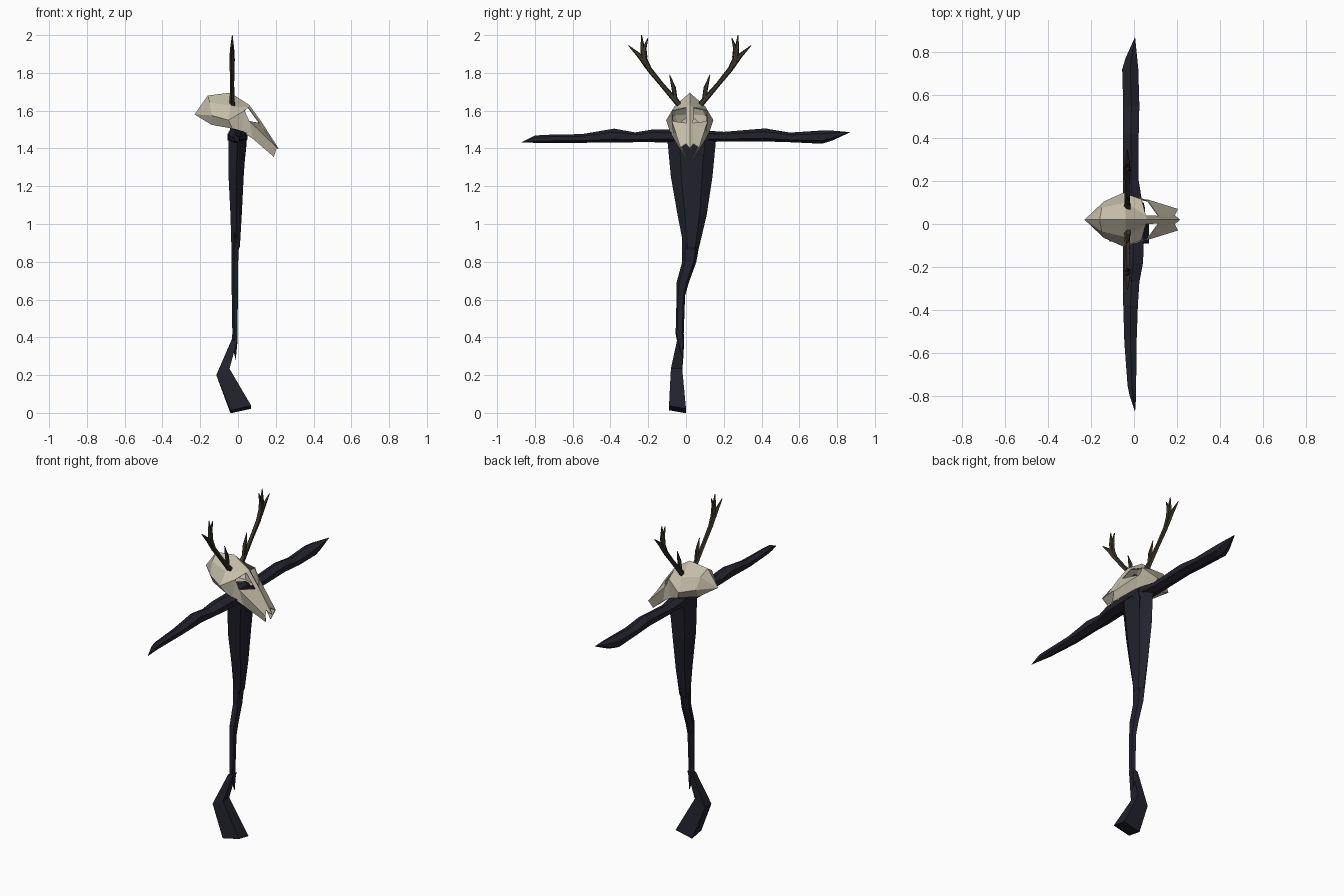
import bpy, bmesh
from math import sin, cos, pi
from mathutils import Vector

cube = bpy.data.objects.get("Cube")
if cube:
    bpy.data.objects.remove(cube, do_unlink=True)

MID = 0.02  # symmetry plane of the skull


def material(name, rgb):
    mat = bpy.data.materials.new(name)
    mat.use_nodes = True
    mat.diffuse_color = (*rgb, 1)
    mat.node_tree.nodes["Principled BSDF"].inputs["Base Color"].default_value = (*rgb, 1)
    return mat


bone = material("bone", (0.56, 0.51, 0.40))
cloth = material("dark cloth", (0.016, 0.016, 0.027))
horn = material("dark horn", (0.042, 0.035, 0.022))


def finish(name, bm, mat):
    bmesh.ops.remove_doubles(bm, verts=bm.verts, dist=0.0008)
    bmesh.ops.recalc_face_normals(bm, faces=bm.faces)
    mesh = bpy.data.meshes.new(name)
    bm.to_mesh(mesh)
    bm.free()
    mesh.materials.append(mat)
    obj = bpy.data.objects.new(name, mesh)
    bpy.context.scene.collection.objects.link(obj)
    return obj


def loft(name, sections, sides, mat):
    """Skin a row of polygons, each given as centre, half axis u, half axis v."""
    angles = [2 * pi * (i + 0.5) / sides for i in range(sides)]
    wide = max(abs(cos(a)) for a in angles)
    tall = max(abs(sin(a)) for a in angles)
    bm = bmesh.new()
    rings = [[bm.verts.new(Vector(c) + Vector(u) * cos(a) / wide + Vector(v) * sin(a) / tall)
              for a in angles] for c, u, v in sections]
    for low, high in zip(rings, rings[1:]):
        for i in range(sides):
            j = (i + 1) % sides
            bm.faces.new((low[i], low[j], high[j], high[i]))
    bm.faces.new(rings[0])
    bm.faces.new(rings[-1])
    return finish(name, bm, mat)


def upright(z, x0, x1, y0, y1):
    """Level section of the body from its limits in x and y."""
    return ((x0 + x1) / 2, (y0 + y1) / 2, z), ((x1 - x0) / 2, 0, 0), (0, (y1 - y0) / 2, 0)


def across(y, x0, x1, z0, z1):
    """Section of a sleeve from its limits in x and z."""
    return ((x0 + x1) / 2, y, (z0 + z1) / 2), ((x1 - x0) / 2, 0, 0), (0, 0, (z1 - z0) / 2)


# Robe: broad chest tapering to a point, then a crooked trailing tail
loft("torso", [upright(*s) for s in (
    (1.52, -.04, .03, -.04, .08), (1.46, -.05, .045, -.10, .16), (1.25, -.05, .03, -.08, .14),
    (1.05, -.04, .02, -.045, .11), (.88, -.035, .01, -.012, .07), (.81, -.02, -.02, .01, .01))],
    6, cloth)
loft("robe_tail", [upright(*s) for s in (
    (1.0, -.035, .01, -.02, .09), (.8, -.035, .005, -.02, .055), (.69, -.035, .005, -.05, .015),
    (.62, -.033, .003, -.05, -.005), (.42, -.03, 0, -.055, -.012), (.37, -.035, 0, -.045, -.01),
    (.28, -.012, -.012, -.015, -.015))], 5, cloth)
loft("robe_foot", [
    ((-.018, -.028, .39), (.017, 0, .005), (0, .017, 0)),
    ((-.08, -.05, .217), (.035, 0, .017), (0, .03, 0)),
    ((.015, -.045, .018), (.055, 0, .012), (0, .045, -.008))], 4, cloth)
loft("collar_flap", [upright(*s) for s in (
    (1.5, -.01, .05, -.03, .08), (1.42, -.01, .045, 0, .10), (1.25, .01, .027, .02, .08))],
    4, cloth)

# Sleeves: long ragged arms that end in points
loft("right_sleeve", [across(*s) for s in (
    (.03, -.05, .05, 1.43, 1.5), (-.18, -.05, .042, 1.433, 1.5), (-.27, -.05, .025, 1.433, 1.485),
    (-.38, -.05, .018, 1.431, 1.505), (-.55, -.045, .012, 1.43, 1.476),
    (-.75, -.03, .01, 1.43, 1.472), (-.8, -.02, .01, 1.43, 1.468),
    (-.875, .005, .005, 1.431, 1.431))], 6, cloth)
loft("left_sleeve", [across(*s) for s in (
    (.03, -.05, .05, 1.43, 1.5), (.2, -.05, .022, 1.437, 1.488), (.42, -.05, .022, 1.437, 1.506),
    (.55, -.05, .025, 1.433, 1.484), (.72, -.055, .02, 1.425, 1.495),
    (.77, -.04, .015, 1.44, 1.495), (.87, .005, .005, 1.486, 1.486))], 6, cloth)

# Skull: rows run keel, inner, outer, rim; the eye socket is a skipped face
stations = [
    [(-.23, 0, 1.58)] * 4,
    [(-.16, 0, 1.68), (-.15, .055, 1.645), (-.14, .085, 1.575), (-.14, .06, 1.525)],
    [(-.04, 0, 1.695), (-.04, .08, 1.625), (-.05, .125, 1.55), (-.03, .1, 1.505)],
    [(.06, 0, 1.63), (.055, .02, 1.617), (.035, .095, 1.6), (.02, .105, 1.49)],
    [(.125, 0, 1.54), (.115, .018, 1.535), (.06, .095, 1.545), (.08, .085, 1.45)],
    [(.215, 0, 1.4), (.19, .02, 1.425), (.205, .05, 1.405), (.19, .024, 1.355)],
]
bm = bmesh.new()
for side in (1, -1):
    grid = [[bm.verts.new((x, MID + side * y, z)) for x, y, z in row] for row in stations]
    for i in range(len(grid) - 1):
        for j in range(3):
            if (i, j) != (3, 1):
                bm.faces.new((grid[i][j], grid[i + 1][j], grid[i + 1][j + 1], grid[i][j + 1]))
    # closed underside of the brain case
    floor = [bm.verts.new((row[3].co.x, MID, row[3].co.z)) for row in grid[:4]]
    for i in range(3):
        bm.faces.new((grid[i][3], grid[i + 1][3], floor[i + 1], floor[i]))
bmesh.ops.dissolve_degenerate(bm, edges=bm.edges, dist=0.0005)
skull = finish("skull", bm, bone)
shell = skull.modifiers.new("bone_thickness", "SOLIDIFY")
shell.thickness = 0.005


# Antlers: a crooked main beam with tines, repeated on both sides
def branch(name, side, path):
    """Tapered square twig through (sideways, height, radius) points."""
    points = [Vector((-.03, MID + side * y, z)) for y, z, r in path]
    sections = []
    for i, (point, (_, _, r)) in enumerate(zip(points, path)):
        along = (points[min(i + 1, len(points) - 1)] - points[max(i - 1, 0)]).normalized()
        normal = along.cross(Vector((1, 0, 0)))
        sections.append((point, (r, 0, 0), normal * r))
    loft(name, sections, 5, horn)


for label, side in (("left", 1), ("right", -1)):
    branch(label + "_antler_beam", side, [
        (.045, 1.62, .017), (.09, 1.67, .014), (.15, 1.74, .012), (.215, 1.82, .014),
        (.24, 1.87, .016), (.25, 1.93, .012), (.255, 2.0, .002)])
    branch(label + "_antler_outer_tine", side, [
        (.225, 1.83, .012), (.265, 1.89, .013), (.325, 1.945, .002)])
    branch(label + "_antler_inner_tine", side, [
        (.235, 1.88, .011), (.24, 1.93, .011), (.222, 1.985, .002)])
    branch(label + "_antler_brow_tine", side, [
        (.075, 1.655, .011), (.085, 1.72, .012), (.107, 1.79, .002)])
